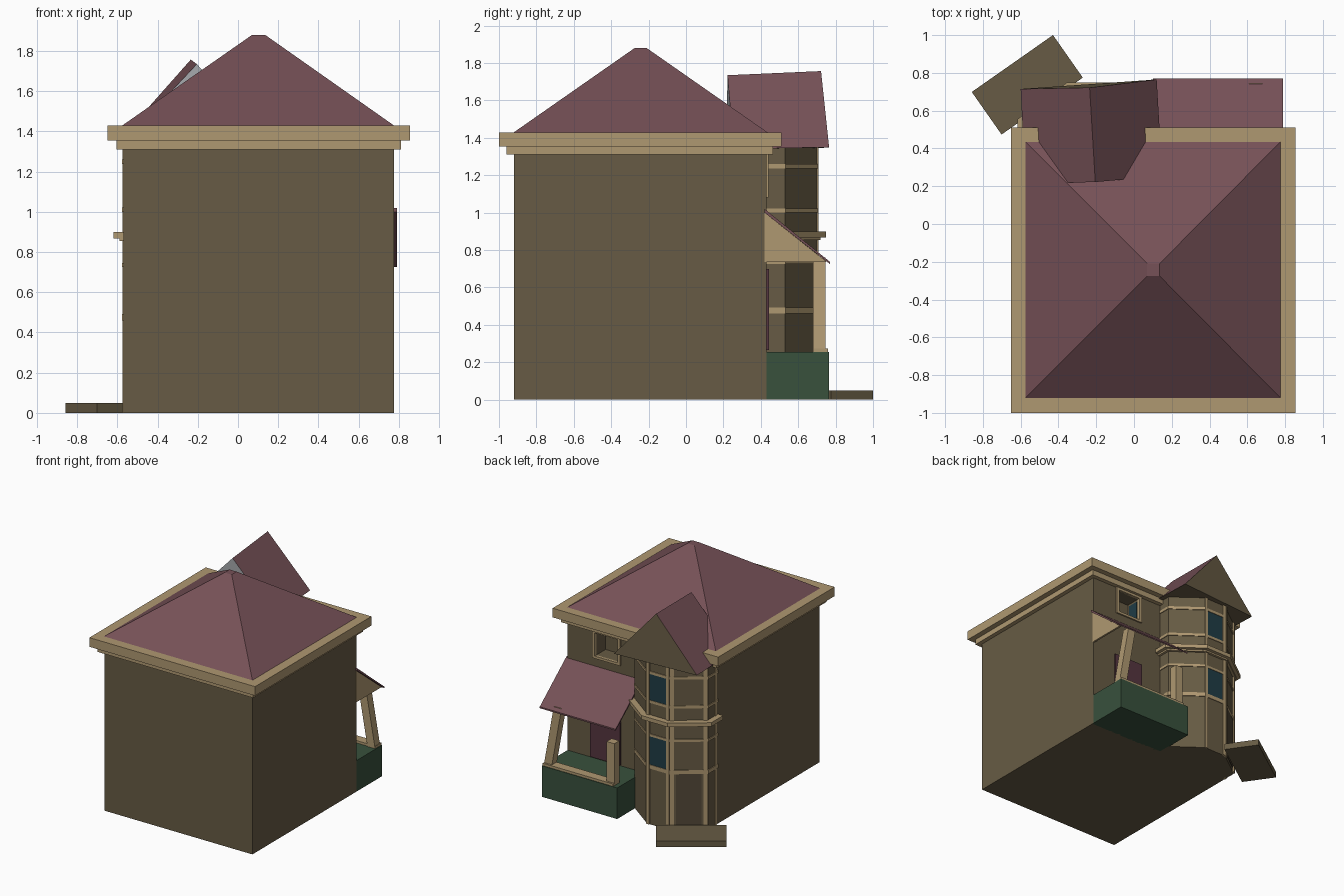
import bpy, math
from mathutils import Vector

if "Cube" in bpy.data.objects:
    bpy.data.objects.remove(bpy.data.objects["Cube"])


def mat(name, r, g, b):
    m = bpy.data.materials.new(name)
    m.diffuse_color = (r, g, b, 1)
    m.use_nodes = True
    m.node_tree.nodes["Principled BSDF"].inputs["Base Color"].default_value = m.diffuse_color
    return m


WALL = mat("olive_wall", .135, .105, .058)
TRIM = mat("tan_trim", .43, .315, .165)
ROOF = mat("mauve_roof", .18, .082, .095)
GREEN = mat("green_base", .04, .082, .046)
GLASS = mat("teal_glass", .014, .045, .06)
PLUM = mat("plum_door", .09, .036, .05)
BROWN = mat("brown_door", .085, .065, .04)
GREY = mat("grey", .4, .42, .44)


def mesh(name, verts, faces, *mats):
    me = bpy.data.meshes.new(name)
    me.from_pydata(verts, [], faces)
    for m in mats:
        me.materials.append(m)
    ob = bpy.data.objects.new(name, me)
    bpy.context.collection.objects.link(ob)
    return ob


def loft(name, low, high, m):
    """Closed solid between two matching counter-clockwise rings."""
    n = len(low)
    faces = [tuple(reversed(range(n))), tuple(range(n, 2 * n))]
    faces += [(i, (i + 1) % n, n + (i + 1) % n, n + i) for i in range(n)]
    return mesh(name, list(low) + list(high), faces, m)


def rect(x0, x1, y0, y1, z):
    return [(x0, y0, z), (x1, y0, z), (x1, y1, z), (x0, y1, z)]


def box(name, x0, x1, y0, y1, z0, z1, m):
    return loft(name, rect(x0, x1, y0, y1, z0), rect(x0, x1, y0, y1, z1), m)


def turned_box(name, cx, cy, length, width, z0, z1, deg, m):
    ob = box(name, -length / 2, length / 2, -width / 2, width / 2, z0, z1, m)
    ob.location = (cx, cy, 0)
    ob.rotation_euler.z = math.radians(deg)
    return ob


# Main block with recessed upper window
body = box("main_walls", -.57, .775, -.92, .43, 0, 1.32, WALL)
cut = box("window_cutter", .315, .52, .30, .6, 1.10, 1.29, WALL)
cut.hide_render = True
cut.hide_viewport = True
mod = body.modifiers.new("window_recess", 'BOOLEAN')
mod.operation = 'DIFFERENCE'
mod.solver = 'EXACT'
mod.object = cut
box("upper_window_glass", .316, .32, .32, .41, 1.12, 1.27, GLASS)
for i, (x0, x1, z0, z1) in enumerate([(.29, .315, 1.08, 1.31), (.52, .545, 1.08, 1.31),
                                      (.315, .52, 1.08, 1.10), (.315, .52, 1.29, 1.31)]):
    box(f"upper_window_frame_{i}", x0, x1, .42, .442, z0, z1, TRIM)

# Eaves and hipped roof
box("eaves_lower", -.605, .81, -.96, .465, 1.31, 1.355, TRIM)
box("eaves_upper", -.65, .855, -1, .51, 1.355, 1.43, TRIM)
loft("main_roof", rect(-.575, .775, -.92, .435, 1.43),
     rect(.07, .135, -.275, -.21, 1.88), ROOF)

# Bay tower
CX = -.2375


def bay(name, d, z0, z1, m):
    w, f = .3325 + d, .1025 + .33 * d
    pts = [(w, .40), (w, .53 + .5 * d), (f, .70 + d),
           (-f, .70 + d), (-w, .53 + .5 * d), (-w, .40)]
    return loft(name, [(CX + x, y, z0) for x, y in pts],
                [(CX + x, y, z1) for x, y in pts], m)


bay("tower_walls", 0, 0, 1.36, WALL)
for i, (z0, z1) in enumerate([(.46, .492), (.725, .745), (1.0, 1.022), (1.237, 1.26)]):
    bay(f"tower_band_{i}", .006, z0, z1, TRIM)
bay("tower_ledge_lower", .02, .855, .87, TRIM)
bay("tower_ledge", .048, .868, .9, TRIM)
for side in (-1, 1):
    x = CX + side * .09
    box(f"tower_front_post_{side}", x - .0135, x + .0135, .69, .708, 0, 1.35, TRIM)
for i, (z0, z1) in enumerate([(.492, .725), (1.022, 1.237)]):
    box(f"tower_window_{i}", CX - .077, CX + .077, .69, .702, z0, z1, GLASS)

# Corner entrance on the angled face
a, b = Vector((CX - .1025, .70)), Vector((CX - .3325, .53))
for i, t in enumerate((.06, .94)):
    p = a.lerp(b, t)
    turned_box(f"entrance_post_{i}", p.x, p.y, .03, .02, 0, 1.35, 36.5, TRIM)
p = a.lerp(b, .5)
turned_box("entrance_door", p.x, p.y, .19, .01, .03, .46, 36.5, BROWN)
turned_box("entrance_step", -.565, .737, .525, .275, 0, .05, 35, WALL)
box("wall_corner_trim", -.575, -.55, .42, .445, 0, 1.31, TRIM)

# Tower gable roof, cutting into the hipped roof
mesh("tower_roof",
     [(-.60, .715, 1.345), (.12, .765, 1.35), (-.235, .722, 1.757),
      (-.575, .215, 1.34), (.15, .255, 1.34), (-.205, .222, 1.735)],
     [(0, 2, 5, 3), (1, 4, 5, 2), (0, 1, 2), (3, 5, 4), (0, 3, 4, 1)],
     ROOF, WALL, GREY)
for poly, idx in zip(bpy.data.objects["tower_roof"].data.polygons, (0, 0, 1, 2, 1)):
    poly.material_index = idx

# Porch
box("porch_base", .09, .775, .42, .765, 0, .255, GREEN)
box("porch_rail", .13, .77, .685, .76, .255, .275, TRIM)
loft("porch_post_leaning", rect(.70, .77, .68, .745, .255), rect(.61, .68, .68, .745, .76), TRIM)
box("porch_post_short", .13, .20, .68, .745, .255, .60, TRIM)
box("porch_door", .29, .56, .42, .445, .265, .70, PLUM)


def side_profile(name, yz, x0, x1, m):
    return loft(name, [(x0, y, z) for y, z in yz], [(x1, y, z) for y, z in yz], m)


side_profile("porch_roof", [(.42, 1.0), (.77, .725), (.77, .737), (.42, 1.02)], .10, .79, ROOF)
side_profile("porch_gable_panel", [(.42, .735), (.755, .735), (.42, 1.0)], .76, .776, TRIM)
